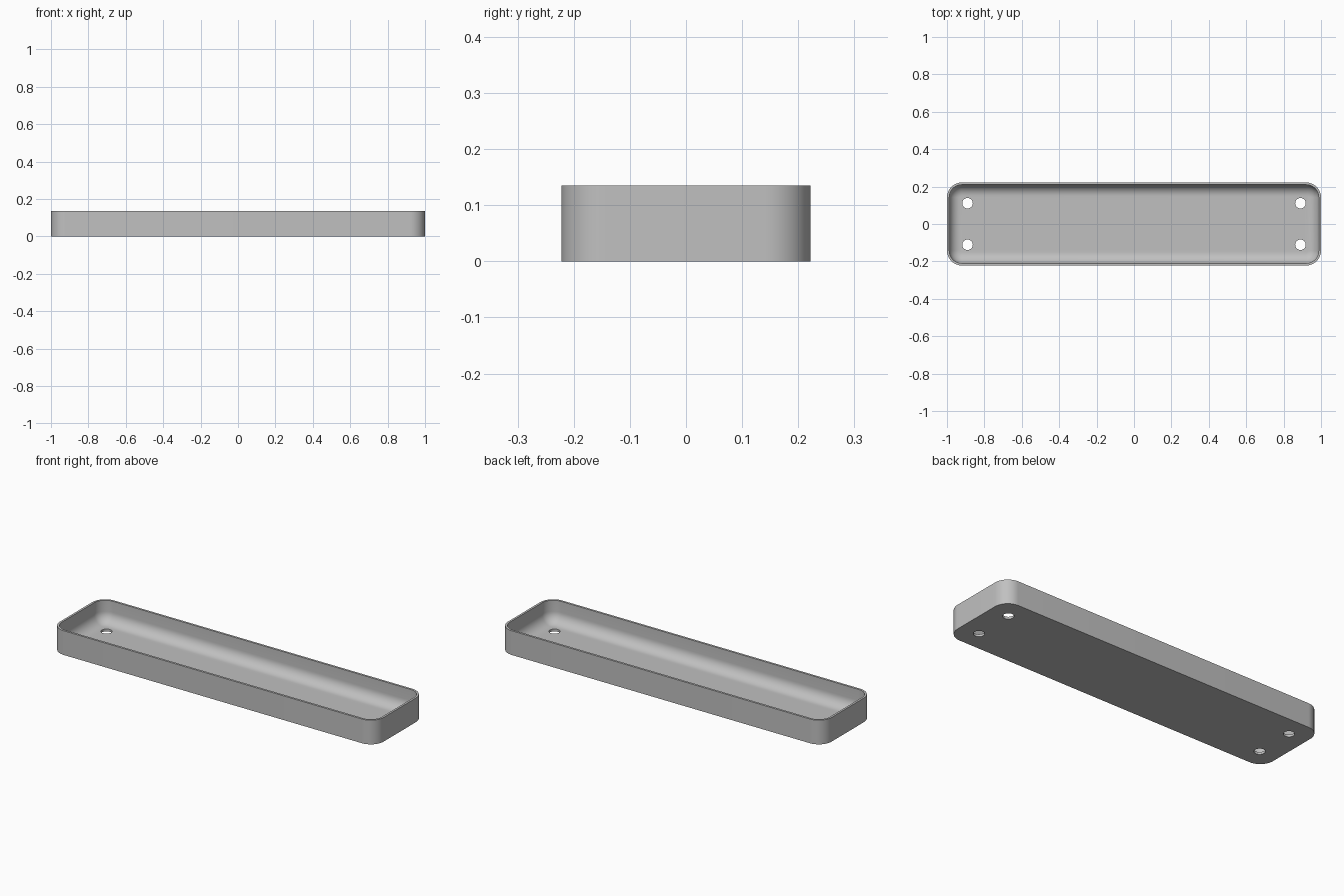
import bpy, bmesh
from math import sin, cos, pi, radians

cube = bpy.data.objects.get("Cube")
if cube:
    bpy.data.objects.remove(cube, do_unlink=True)

HALF_X, HALF_Y, HEIGHT = 1.0, 0.222, 0.135
CORNER, WALL, FLOOR, FILLET = 0.08, 0.012, 0.013, 0.06
CORNER_STEPS, FILLET_STEPS = 12, 10

grey = bpy.data.materials.new("plain grey")
grey.use_nodes = True
colour = (0.53, 0.53, 0.53, 1)
grey.diffuse_color = colour
grey.node_tree.nodes["Principled BSDF"].inputs["Base Color"].default_value = colour


def rounded_ring(bm, inset, z):
    """Rounded rectangle of vertices, shrunk inward by inset."""
    radius = CORNER - inset
    ring = []
    for i, (sx, sy) in enumerate([(1, 1), (-1, 1), (-1, -1), (1, -1)]):
        for k in range(CORNER_STEPS + 1):
            a = (i + k / CORNER_STEPS) * pi / 2
            ring.append(bm.verts.new((sx * (HALF_X - CORNER) + radius * cos(a),
                                      sy * (HALF_Y - CORNER) + radius * sin(a), z)))
    return ring


# Tray shell: outside wall, rim, inside wall and rounded floor edge
profile = [(0, 0), (0, HEIGHT), (WALL, HEIGHT)]
for k in range(FILLET_STEPS + 1):
    a = k / FILLET_STEPS * pi / 2
    profile.append((WALL + FILLET * (1 - cos(a)), FLOOR + FILLET * (1 - sin(a))))

bm = bmesh.new()
rings = [rounded_ring(bm, inset, z) for inset, z in profile]
for low, high in zip(rings, rings[1:]):
    for i in range(len(low)):
        j = (i + 1) % len(low)
        bm.faces.new((low[i], low[j], high[j], high[i]))
bm.faces.new(rings[0][::-1])
bm.faces.new(rings[-1])
bmesh.ops.recalc_face_normals(bm, faces=bm.faces)
mesh = bpy.data.meshes.new("tray")
bm.to_mesh(mesh)
bm.free()
mesh.materials.append(grey)
tray = bpy.data.objects.new("tray", mesh)
bpy.context.collection.objects.link(tray)

# Four screw holes through the floor
bm = bmesh.new()
for sx in (-1, 1):
    for sy in (-1, 1):
        made = bmesh.ops.create_cone(bm, cap_ends=True, segments=32,
                                     radius1=0.028, radius2=0.028, depth=0.1)
        bmesh.ops.translate(bm, verts=made["verts"], vec=(sx * 0.89, sy * 0.111, 0))
cut_mesh = bpy.data.meshes.new("hole_cutter")
bm.to_mesh(cut_mesh)
bm.free()
cut_mesh.materials.append(grey)
cutter = bpy.data.objects.new("hole_cutter", cut_mesh)
bpy.context.collection.objects.link(cutter)
cutter.hide_render = True

holes = tray.modifiers.new("holes", 'BOOLEAN')
holes.operation = 'DIFFERENCE'
holes.solver = 'EXACT'
holes.object = cutter

# Apply the holes, then smooth the curved walls
bpy.ops.object.select_all(action='DESELECT')
tray.select_set(True)
bpy.context.view_layer.objects.active = tray
bpy.ops.object.modifier_apply(modifier=holes.name)
bpy.data.objects.remove(cutter, do_unlink=True)
bpy.ops.object.shade_smooth_by_angle(angle=radians(30))
